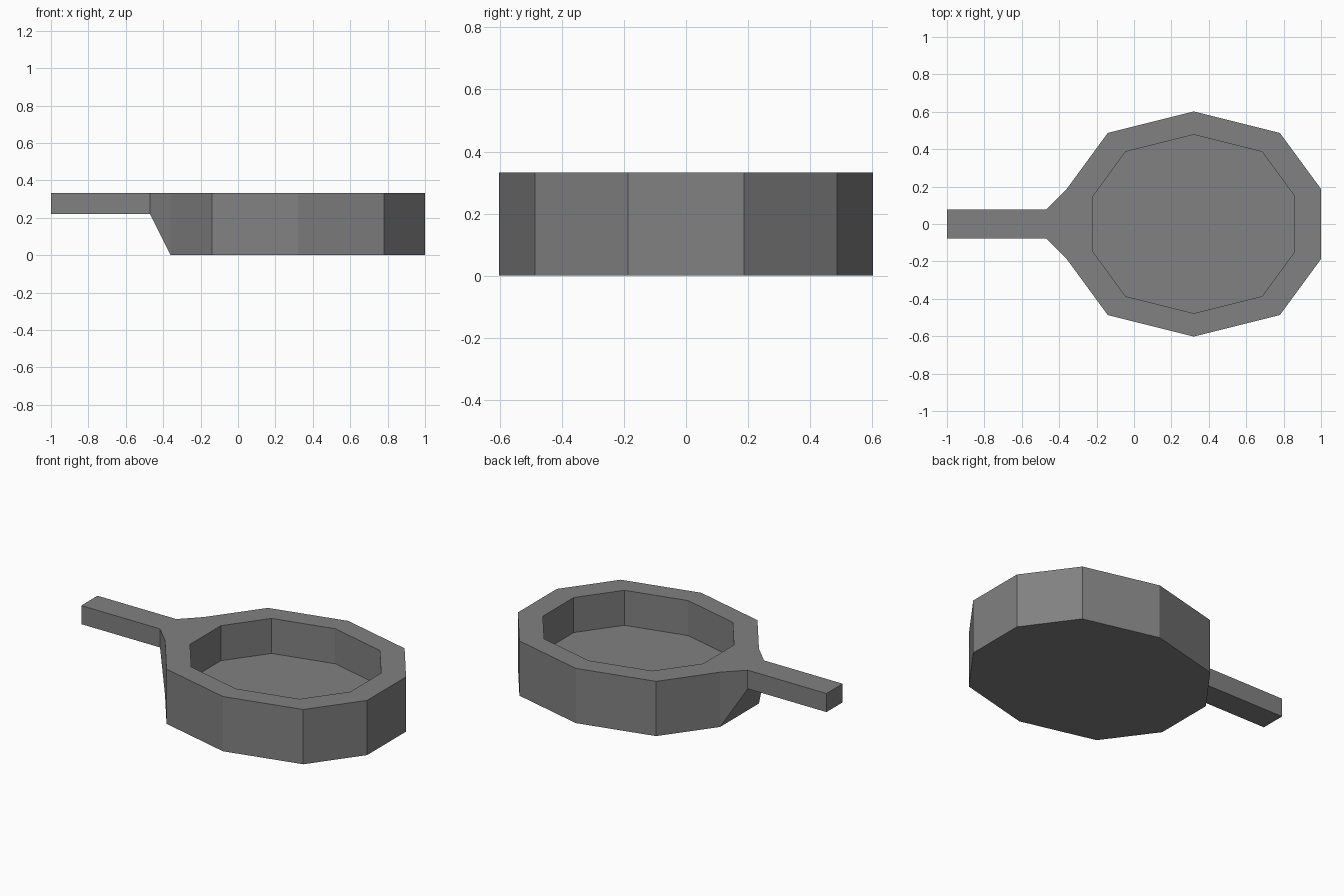
import bpy, bmesh

if "Cube" in bpy.data.objects:
    bpy.data.objects.remove(bpy.data.objects["Cube"])

H, FLOOR, CX = 0.333, 0.12, 0.32      # rim height, cavity floor, pan centre
HX, HW, HZ = -0.47, 0.078, 0.22       # handle root x, half width, underside

metal = bpy.data.materials.new("dark grey metal")
metal.diffuse_color = (0.22, 0.22, 0.22, 1)
metal.use_nodes = True
metal.node_tree.nodes["Principled BSDF"].inputs["Base Color"].default_value = metal.diffuse_color

# ten-sided outline, mirrored from one quarter; starts and ends at the handle side
quarter = [(0.68, 0.187), (0.46, 0.487)]
half = quarter + [(0, 0.602)] + [(-x, y) for x, y in reversed(quarter)]
outline = half + [(x, -y) for x, y in reversed(half)]
N = len(outline)
HANDLE_SIDE = 4                       # outline edge that meets the handle


def ring(bm, scale, z):
    return [bm.verts.new((CX + x * scale, y * scale, z)) for x, y in outline]


def bridge(bm, a, b, skip=None):
    n = len(a)
    for i in range(n):
        if i != skip:
            j = (i + 1) % n
            bm.faces.new((a[i], a[j], b[j], b[i]))


bm = bmesh.new()
# pan body: bottom, outer wall, rim, inner wall, floor
base = ring(bm, 1, 0)
top = ring(bm, 1, H)
lip = ring(bm, 0.793, H)
floor = ring(bm, 0.793, FLOOR)
bm.faces.new(base[::-1])
bridge(bm, base, top, skip=HANDLE_SIDE)
bridge(bm, top, lip)
bridge(bm, lip, floor)
bm.faces.new(floor)

# tapered neck and straight handle grown from the open side
i, j = HANDLE_SIDE, HANDLE_SIDE + 1
loop = [base[i], base[j], top[j], top[i]]
for x in (HX, -1.0):
    nxt = [bm.verts.new((x, y, z)) for y, z in
           ((HW, HZ), (-HW, HZ), (-HW, H), (HW, H))]
    bridge(bm, loop, nxt)
    loop = nxt
bm.faces.new(loop)

bmesh.ops.recalc_face_normals(bm, faces=bm.faces[:])
mesh = bpy.data.meshes.new("pan")
bm.to_mesh(mesh)
bm.free()
mesh.materials.append(metal)
pan = bpy.data.objects.new("pan_with_handle", mesh)
bpy.context.collection.objects.link(pan)
